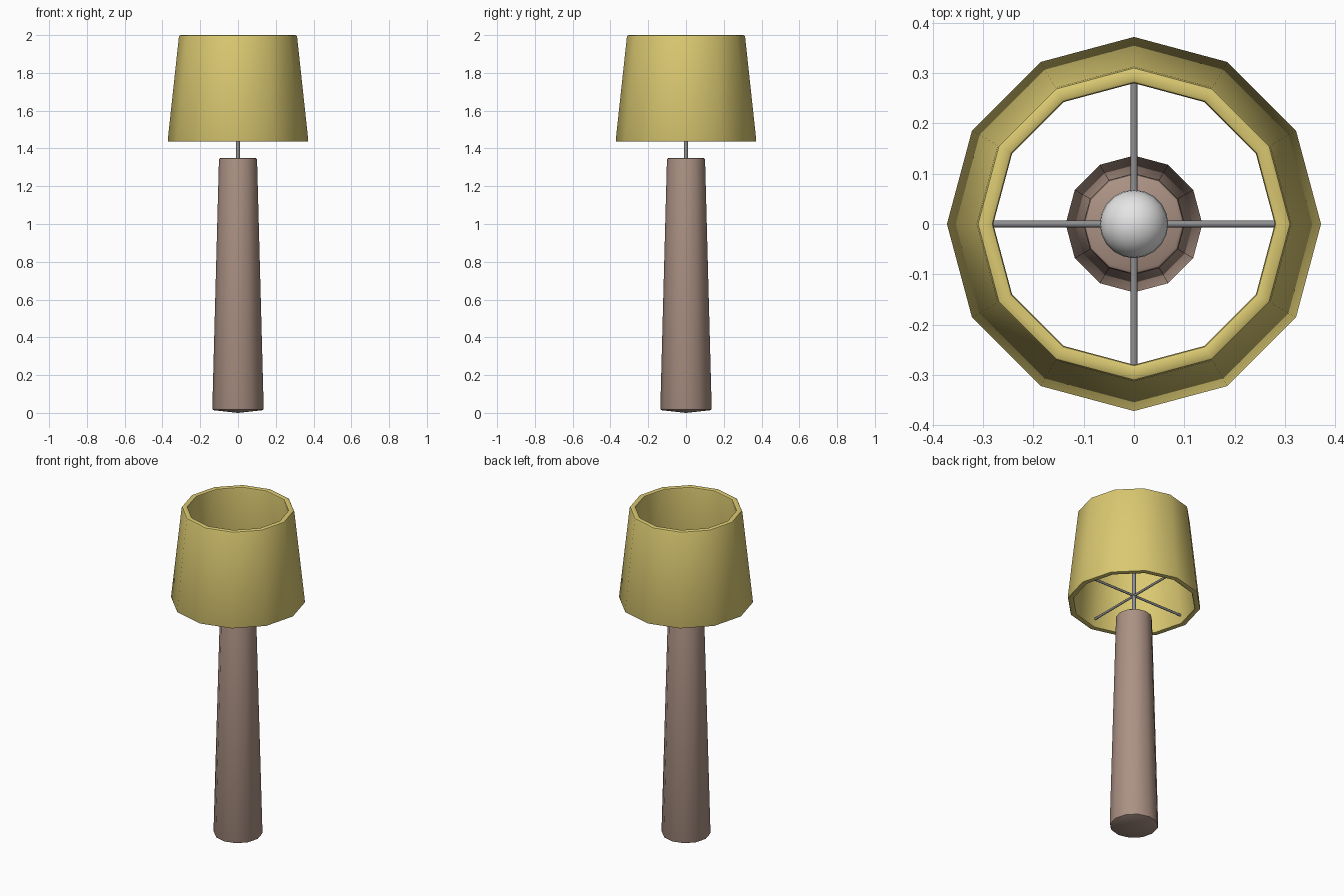
import bpy, bmesh, math
from mathutils import Vector

if "Cube" in bpy.data.objects:
    bpy.data.objects.remove(bpy.data.objects["Cube"])


def material(name, rgb):
    m = bpy.data.materials.new(name)
    m.diffuse_color = (*rgb, 1.0)
    m.use_nodes = True
    m.node_tree.nodes["Principled BSDF"].inputs["Base Color"].default_value = m.diffuse_color
    return m


YELLOW = material("yellow fabric", (0.70, 0.58, 0.165))
BROWN = material("dusty brown", (0.41, 0.285, 0.23))
METAL = material("grey metal", (0.28, 0.28, 0.285))
GLASS = material("pale glass", (0.78, 0.78, 0.78))


def finish(name, bm, mat, angle=40):
    bmesh.ops.recalc_face_normals(bm, faces=bm.faces[:])
    mesh = bpy.data.meshes.new(name)
    bm.to_mesh(mesh)
    bm.free()
    mesh.materials.append(mat)
    ob = bpy.data.objects.new(name, mesh)
    bpy.context.collection.objects.link(ob)
    bpy.ops.object.select_all(action='DESELECT')
    ob.select_set(True)
    bpy.context.view_layer.objects.active = ob
    bpy.ops.object.shade_smooth_by_angle(angle=math.radians(angle))
    return ob


def lathe(name, profile, sides, mat, closed=False):
    """Spin an (r, z) profile around z, first corner on +x."""
    bm = bmesh.new()
    verts = [bm.verts.new((r, 0, z)) for r, z in profile]
    edges = [bm.edges.new(p) for p in zip(verts, verts[1:])]
    if closed:
        edges.append(bm.edges.new((verts[-1], verts[0])))
    bmesh.ops.spin(bm, geom=verts + edges, cent=(0, 0, 0), axis=(0, 0, 1),
                   angle=math.tau, steps=sides, use_duplicate=False)
    bmesh.ops.remove_doubles(bm, verts=bm.verts[:], dist=1e-5)
    return finish(name, bm, mat)


def rod(name, a, b, radius, mat):
    a, b = Vector(a), Vector(b)
    rot = (b - a).to_track_quat('Z', 'Y').to_matrix().to_4x4()
    rot.translation = (a + b) / 2
    bm = bmesh.new()
    bmesh.ops.create_cone(bm, cap_ends=True, segments=12, radius1=radius,
                          radius2=radius, depth=(b - a).length, matrix=rot)
    return finish(name, bm, mat)


# Tapered twelve-sided body with a slightly domed underside
lathe("lamp_body", [(0, 0), (0.127, 0.014), (0.133, 0.017), (0.136, 0.025),
                    (0.101, 1.338), (0.099, 1.346), (0.093, 1.35), (0, 1.35)],
      12, BROWN)

# Hollow shade with softened rims
lathe("lamp_shade", [(0.364, 1.436), (0.370, 1.438), (0.372, 1.444),
                     (0.313, 1.990), (0.310, 1.997), (0.304, 2.0),
                     (0.288, 2.0), (0.282, 1.997), (0.280, 1.990),
                     (0.339, 1.444), (0.341, 1.438), (0.347, 1.436)],
      12, YELLOW, closed=True)

# Stem and the cross that carries the shade
rod("stem", (0, 0, 1.33), (0, 0, 1.70), 0.011, METAL)
rod("spoke_x", (-0.335, 0, 1.487), (0.335, 0, 1.487), 0.007, METAL)
rod("spoke_y", (0, -0.335, 1.487), (0, 0.335, 1.487), 0.007, METAL)

# Round bulb
bm = bmesh.new()
bmesh.ops.create_uvsphere(bm, u_segments=20, v_segments=14, radius=0.068)
bmesh.ops.translate(bm, verts=bm.verts[:], vec=(0, 0, 1.745))
finish("bulb", bm, GLASS)
